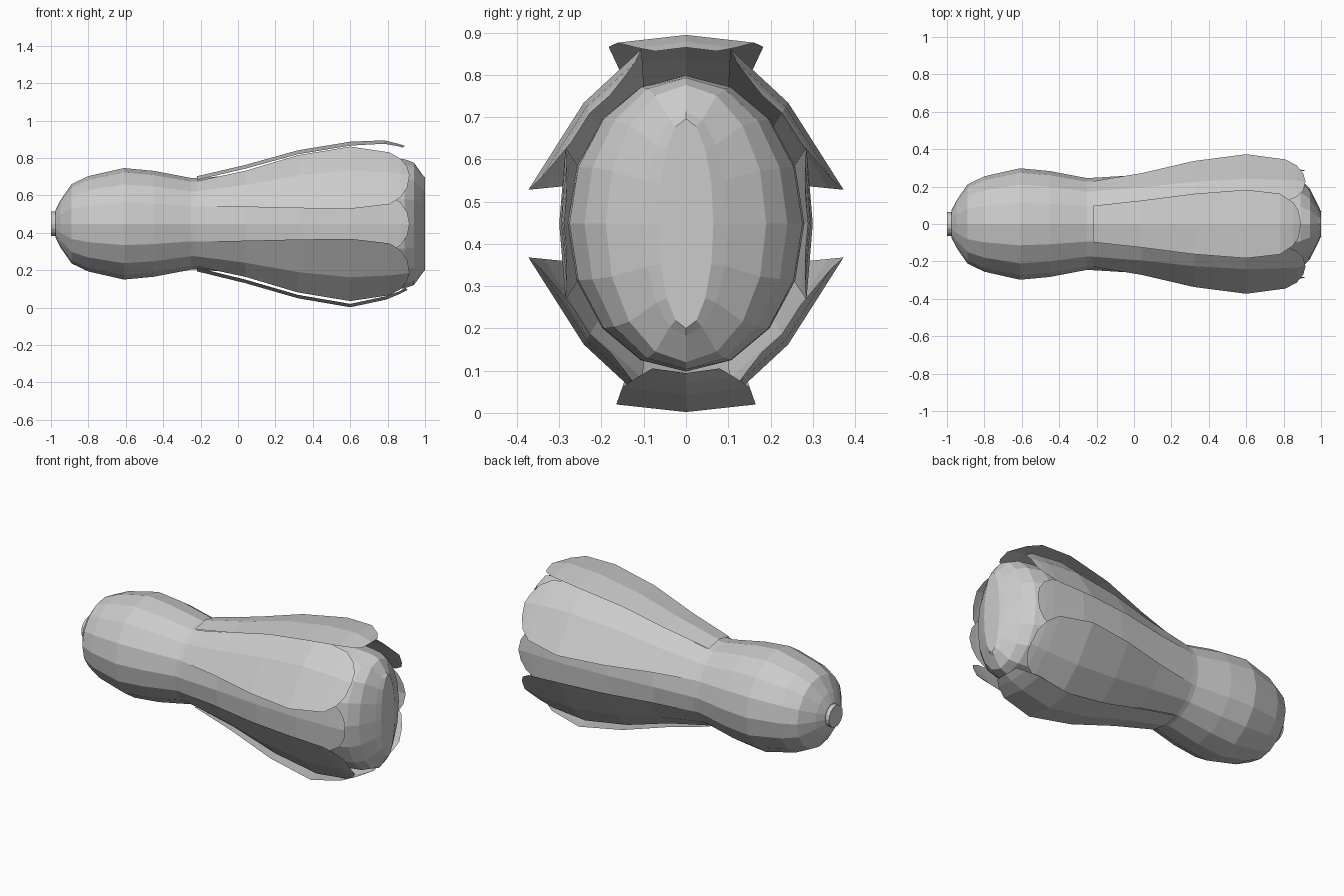
import bpy, bmesh
from math import sin, cos, radians, pi

if "Cube" in bpy.data.objects:
    bpy.data.objects.remove(bpy.data.objects["Cube"])

CZ = 0.448
SIDES = 16


def new_object(name, bm):
    bmesh.ops.recalc_face_normals(bm, faces=bm.faces)
    me = bpy.data.meshes.new(name)
    bm.to_mesh(me)
    bm.free()
    ob = bpy.data.objects.new(name, me)
    bpy.context.collection.objects.link(ob)
    return ob


def loft(name, rings):
    """Closed body from elliptical rings (x, half width, half height)."""
    bm = bmesh.new()
    loops = []
    for x, ry, rz in rings:
        loops.append([bm.verts.new((x, ry * sin(2 * pi * i / SIDES),
                                    CZ + rz * cos(2 * pi * i / SIDES))) for i in range(SIDES)])
    for a, b in zip(loops, loops[1:]):
        for i in range(SIDES):
            j = (i + 1) % SIDES
            bm.faces.new((a[i], a[j], b[j], b[i]))
    bm.faces.new(loops[0])
    bm.faces.new(loops[-1])
    return new_object(name, bm)


def lerp(a, b, t):
    return tuple(p + (q - p) * t for p, q in zip(a, b))


def petal(name, angle, full, stations, sy=1, sz=1, radius=0.247):
    """Three-point strip blended from the body ring to its full-width section."""
    base = [(radius * sin(radians(angle + d)), radius * cos(radians(angle + d)))
            for d in (-22.5, 0, 22.5)]
    bm = bmesh.new()
    rows = []
    for x, t, w, bow in stations:
        pts = [lerp(p, q, t) for p, q in zip(base, full)]
        mid = pts[1]
        row = []
        for k, p in enumerate(pts):
            y, z = lerp(mid, p, w)
            row.append(bm.verts.new((x + (bow if k == 1 else 0), sy * y, CZ + sz * z)))
        rows.append(row)
    for a, b in zip(rows, rows[1:]):
        for i in range(2):
            bm.faces.new((a[i], a[i + 1], b[i + 1], b[i]))
    return new_object(name, bm)


# stalk end
loft("stalk_knob", [(-1.0, 0.065, 0.065), (-0.97, 0.065, 0.065)])

# bud body
loft("bud_body", [
    (-0.975, 0.075, 0.075), (-0.95, 0.125, 0.125), (-0.89, 0.212, 0.212),
    (-0.80, 0.255, 0.255), (-0.61, 0.298, 0.298), (-0.45, 0.283, 0.283),
    (-0.25, 0.245, 0.245), (-0.19, 0.246, 0.246), (0.04, 0.255, 0.265),
    (0.32, 0.27, 0.315), (0.60, 0.28, 0.35), (0.80, 0.276, 0.35),
    (0.89, 0.24, 0.345), (0.94, 0.19, 0.328), (0.985, 0.10, 0.265), (1.0, 0.065, 0.248)])

# outer top and bottom petals: x, spread, width factor, tip bow
BASE = [(-0.22, 0, 1, 0), (0.04, 0.33, 1, 0), (0.32, 0.75, 1, 0), (0.60, 1, 1, 0)]
TOP = BASE + [(0.78, 1.04, 0.87, 0), (0.85, 0.95, 0.65, 0), (0.88, 0.88, 0.42, 0.012)]
BOTTOM = BASE + [(0.79, 0.79, 1.0, 0), (0.86, 0.64, 0.8, 0), (0.895, 0.52, 0.6, 0.012)]
petal("top_petal", 0, [(-0.183, 0.418), (0, 0.439), (0.183, 0.418)], TOP, 1, 1, 0.254)
petal("bottom_petal", 0, [(-0.165, 0.428), (0, 0.446), (0.165, 0.428)], BOTTOM, 1, -1, 0.254)

# side petals
SIDE = [(-0.22, 0, 1, 0), (0.04, 0.3, 1, 0), (0.32, 0.75, 1, 0), (0.60, 1, 1, 0),
        (0.81, 0.91, 0.88, 0), (0.87, 0.85, 0.68, 0), (0.905, 0.78, 0.38, 0.012)]
for sy, side in ((1, "back"), (-1, "front")):
    petal(side + "_middle_petal", 90,
          [(0.285, 0.18), (0.30, 0), (0.285, -0.18)], SIDE, sy)
    for sz, level in ((1, "upper"), (-1, "lower")):
        petal(side + "_" + level + "_petal", 45,
              [(0.105, 0.413), (0.242, 0.286), (0.373, 0.08)], SIDE, sy, sz)
